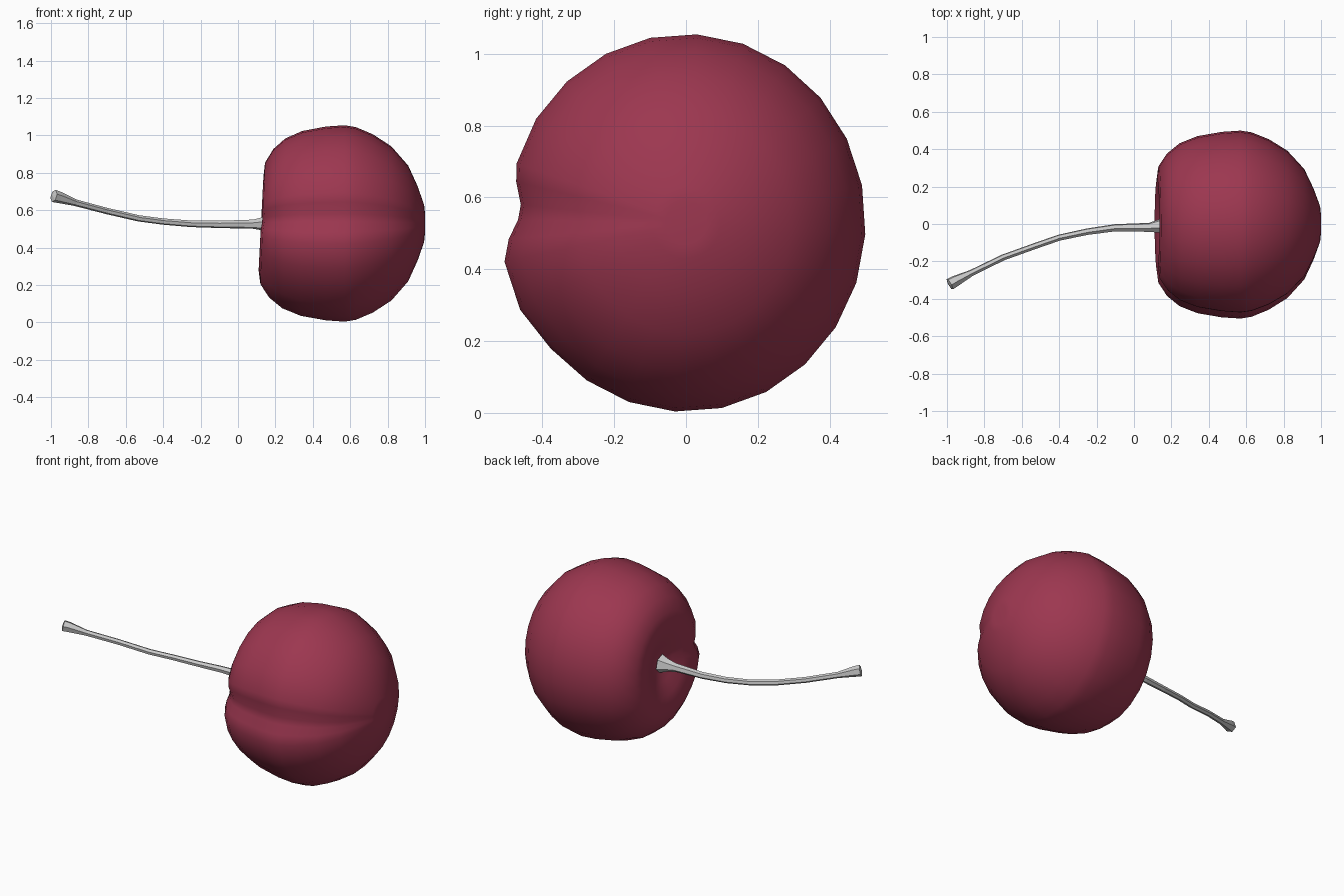
import bpy, bmesh, math
from mathutils import Vector

if "Cube" in bpy.data.objects:
    bpy.data.objects.remove(bpy.data.objects["Cube"])

CZ = 0.529     # height of the fruit axis


def finish(name, bm, smooth, mat=None):
    bmesh.ops.recalc_face_normals(bm, faces=bm.faces)
    me = bpy.data.meshes.new(name)
    bm.to_mesh(me)
    bm.free()
    for p in me.polygons:
        p.use_smooth = smooth
    if mat:
        me.materials.append(mat)
    ob = bpy.data.objects.new(name, me)
    bpy.context.collection.objects.link(ob)
    return ob


def bridge(bm, rings):
    for a, b in zip(rings, rings[1:]):
        n = len(a)
        for i in range(n):
            j = (i + 1) % n
            bm.faces.new((a[i], a[j], b[j], b[i]))


def fan(bm, ring, co):
    c = bm.verts.new(co)
    for i in range(len(ring)):
        bm.faces.new((ring[i], ring[(i + 1) % len(ring)], c))


# Fruit: a lathed profile (x, radius, seam depth) around the x axis
profile = [
    (0.185, 0.06, 0.0), (0.165, 0.11, 0.005), (0.137, 0.18, 0.012),
    (0.123, 0.25, 0.02), (0.132, 0.325, 0.03), (0.178, 0.398, 0.04),
    (0.245, 0.455, 0.044), (0.34, 0.495, 0.045), (0.47, 0.519, 0.045),
    (0.57, 0.526, 0.044), (0.63, 0.516, 0.042), (0.72, 0.478, 0.038),
    (0.82, 0.413, 0.032), (0.91, 0.31, 0.024), (0.96, 0.20, 0.014),
    (0.995, 0.10, 0.004), (0.999, 0.06, 0.0),
]
# Even spacing, tightened around the seam on the front side
angles = [86.5 + 15 * i for i in range(24)]
angles = sorted([a for a in angles if not 165 < a < 190] + [167, 174, 179, 185])

red = bpy.data.materials.new("cherry_red")
red.diffuse_color = (0.335, 0.038, 0.08, 1)
red.use_nodes = True
red.node_tree.nodes["Principled BSDF"].inputs["Base Color"].default_value = red.diffuse_color
bm = bmesh.new()
rings = []
for x, r, seam in profile:
    ring = []
    tilt = 0.013 * max(0, 1 - (x - 0.12) / 0.3)
    for deg in angles:
        a = math.radians(deg)
        k = math.exp(-(((deg - 176) / 9) ** 2))        # seam
        lip = math.exp(-(((deg - 198) / 16) ** 2))     # fuller lip below it
        rr = r - seam * k + 0.5 * seam * lip
        dx = tilt * math.sin(a) * min(1, r / 0.25)
        if x < 0.2:
            dx += seam * 0.3 * k
        ring.append(bm.verts.new((x + dx, 0.951 * rr * math.cos(a),
                                  CZ + rr * math.sin(a))))
    rings.append(ring)
bridge(bm, rings)
fan(bm, rings[0], (0.195, 0, CZ))
fan(bm, rings[-1], (0.998, 0, CZ))
finish("cherry_fruit", bm, True, red)

# Stem: six-sided tapering tube along a curved path (x, y, z, radius)
path = [
    (-0.985, -0.322, 0.676, 0.034), (-0.955, -0.305, 0.668, 0.031),
    (-0.87, -0.262, 0.640, 0.018), (-0.70, -0.179, 0.595, 0.017),
    (-0.53, -0.118, 0.556, 0.017), (-0.40, -0.073, 0.539, 0.017),
    (-0.25, -0.041, 0.527, 0.018), (-0.10, -0.020, 0.524, 0.020),
    (0.08, -0.018, 0.525, 0.025), (0.13, -0.012, 0.527, 0.036),
    (0.18, -0.008, 0.529, 0.055),
]
pts = [Vector(p[:3]) for p in path]
bm = bmesh.new()
rings = []
for i, p in enumerate(pts):
    t = (pts[min(i + 1, len(pts) - 1)] - pts[max(i - 1, 0)]).normalized()
    side = t.cross(Vector((0, 0, 1))).normalized()
    up = side.cross(t)
    r = path[i][3]
    rings.append([bm.verts.new(p + r * (side * math.cos(k * math.pi / 3 + 0.3)
                                        + up * math.sin(k * math.pi / 3 + 0.3)))
                  for k in range(6)])
bridge(bm, rings)
fan(bm, rings[0], pts[0] + Vector((-0.006, -0.003, 0.001)))
bm.faces.new(rings[-1])
finish("stem", bm, False)
